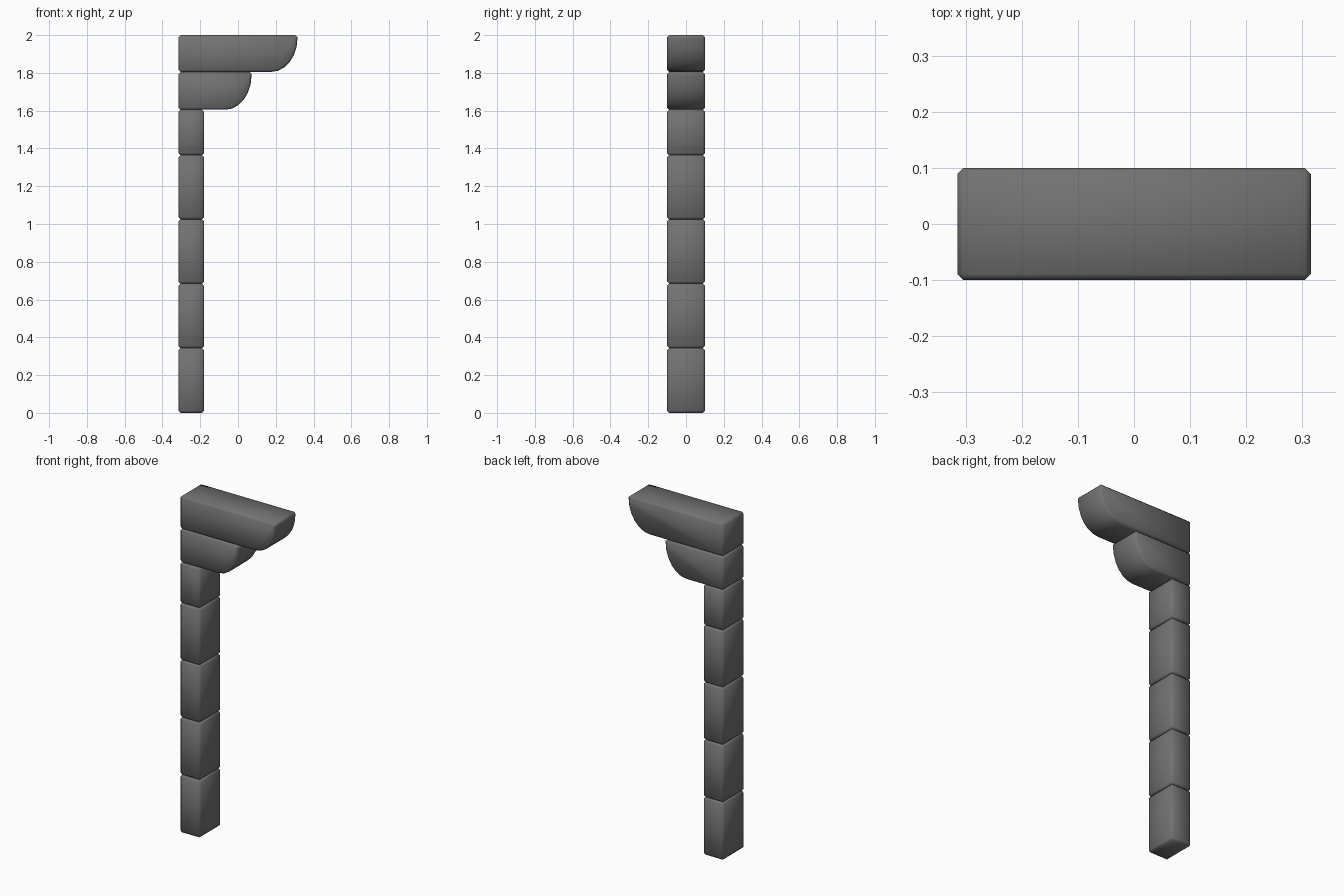
import bpy, bmesh, math

if "Cube" in bpy.data.objects:
    bpy.data.objects.remove(bpy.data.objects["Cube"])

stone = bpy.data.materials.new("dark_grey_stone")
stone.diffuse_color = (0.17, 0.17, 0.17, 1)
stone.use_nodes = True
stone.node_tree.nodes["Principled BSDF"].inputs["Base Color"].default_value = stone.diffuse_color

LEFT, HALF_DEPTH = -0.315, 0.1


def extrude_profile(name, pts):
    """Extrude an x-z outline through the depth and chamfer its hard edges."""
    bm = bmesh.new()
    face = bm.faces.new([bm.verts.new((x, -HALF_DEPTH, z)) for x, z in pts])
    res = bmesh.ops.extrude_face_region(bm, geom=[face])
    for v in res["geom"]:
        if isinstance(v, bmesh.types.BMVert):
            v.co.y = HALF_DEPTH
    bmesh.ops.recalc_face_normals(bm, faces=bm.faces[:])
    for f in bm.faces:
        f.smooth = True
    me = bpy.data.meshes.new(name)
    bm.to_mesh(me)
    bm.free()
    me.materials.append(stone)
    ob = bpy.data.objects.new(name, me)
    bpy.context.collection.objects.link(ob)
    bev = ob.modifiers.new("chamfer", 'BEVEL')
    bev.width = 0.011
    bev.segments = 1
    bev.limit_method = 'ANGLE'
    bev.angle_limit = math.radians(40)
    return ob


def corbel(name, right, z0, z1, rx=0.14):
    """Block whose lower right corner is rounded off."""
    rz = (z1 - z0) * 0.92
    pts = [(LEFT, z1), (LEFT, z0)]
    n = 6
    for i in range(n + 1):
        a = math.pi / 2 * i / n
        pts.append((right - rx + rx * math.sin(a), z0 + rz - rz * math.cos(a)))
    pts.append((right, z1))
    # outline runs counter-clockwise in x-z
    return extrude_profile(name, pts)


# stacked post blocks
levels = [0.0, 0.343, 0.684, 1.025, 1.364, 1.605]
for i, (a, b) in enumerate(zip(levels, levels[1:])):
    extrude_profile(f"post_block_{i + 1}",
                    [(LEFT, a), (-0.18, a), (-0.18, b), (LEFT, b)])

# stepped corbels on top
corbel("lower_corbel", 0.072, 1.605, 1.805)
corbel("upper_corbel", 0.315, 1.805, 2.0)
